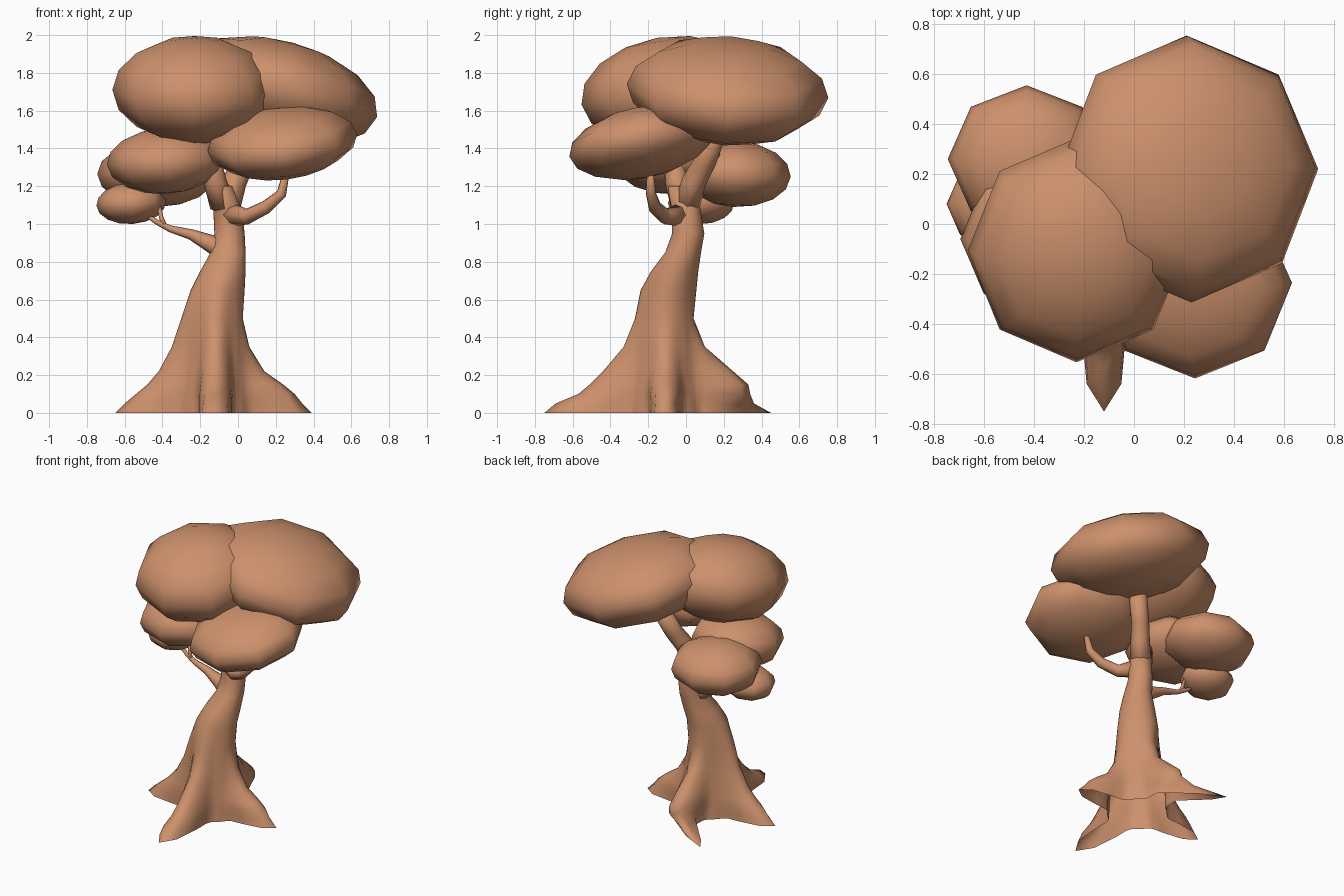
import bpy, bmesh, math
from mathutils import Vector, Euler

if "Cube" in bpy.data.objects:
    bpy.data.objects.remove(bpy.data.objects["Cube"])

clay = bpy.data.materials.new("clay brown")
clay.diffuse_color = (0.61, 0.283, 0.15, 1)
clay.use_nodes = True
clay.node_tree.nodes["Principled BSDF"].inputs["Base Color"].default_value = clay.diffuse_color


def finish(name, bm):
    bmesh.ops.recalc_face_normals(bm, faces=bm.faces)
    for f in bm.faces:
        f.smooth = True
    me = bpy.data.meshes.new(name)
    bm.to_mesh(me)
    bm.free()
    me.materials.append(clay)
    ob = bpy.data.objects.new(name, me)
    bpy.context.collection.objects.link(ob)
    return ob


def loft(name, rings, cap_start=False):
    bm = bmesh.new()
    loops = [[bm.verts.new(p) for p in ring] for ring in rings]
    n = len(loops[0])
    for a, b in zip(loops, loops[1:]):
        for i in range(n):
            j = (i + 1) % n
            bm.faces.new((a[i], a[j], b[j], b[i]))
    bm.faces.new(loops[-1])
    if cap_start:
        bm.faces.new(loops[0])
    return finish(name, bm)


def tube(name, pts, n=8):
    """Tapered limb through (x, y, z, radius) points."""
    rings = []
    for i, (x, y, z, r) in enumerate(pts):
        a = Vector(pts[max(i - 1, 0)][:3])
        b = Vector(pts[min(i + 1, len(pts) - 1)][:3])
        q = (b - a).to_track_quat('Z', 'Y')
        rings.append([Vector((x, y, z)) + q @ Vector((r * math.cos(t), r * math.sin(t), 0))
                      for t in (2 * math.pi * k / n for k in range(n))])
    return loft(name, rings, True)


# Trunk with four flared roots, open underneath
# z, centre x, centre y, valley radius, reach right/back/left/front, lobe sharpness
levels = [
    (0.00, -.12, -.11, .20, (.51, .56, .53, .64), 8),
    (0.05, -.12, -.11, .195, (.46, .47, .48, .58), 7),
    (0.10, -.12, -.11, .19, (.42, .45, .42, .46), 5),
    (0.15, -.12, -.11, .185, (.36, .44, .36, .40), 4.5),
    (0.22, -.12, -.11, .175, (.26, .36, .30, .33), 4),
    (0.35, -.12, -.11, .16, (.18, .21, .23, .22), 3),
    (0.50, -.12, -.11, .145, (.145, .15, .18, .16), 2),
    (0.65, -.11, -.09, .135, (.145, .145, .14, .15), 2),
    (0.75, -.08, -.06, .12, (.12, .125, .12, .125), 2),
    (0.85, -.05, -.02, .095, (.09, .1, .095, .09), 2),
    (0.95, -.045, .012, .082, (.08, .085, .08, .085), 2),
    (1.08, -.055, .0, .076, (.076,) * 4, 2),
    (1.20, -.10, -.03, .068, (.068,) * 4, 2),
]
N = 48
rings = []
for z, cx, cy, valley, reach, p in levels:
    ring = []
    for k in range(N):
        t = 2 * math.pi * k / N
        L = reach[int((t + math.pi / 4) // (math.pi / 2)) % 4]
        r = valley + (L - valley) * abs(math.cos(2 * t)) ** p * (math.cos(4 * t) + 1 > 0)
        # lobes fade to the valley at the diagonals
        dx, dy = r * math.cos(t), r * math.sin(t)
        # back root tip curls to the left near the ground
        dx -= 0.31 * max(0, (dy - .32) / .24) * max(0, 1 - z / .1)
        ring.append(Vector((cx + dx, cy + dy, z)))
    rings.append(ring)
loft("trunk", rings)

# Limbs
tube("left_stem", [(-.08, -.01, 1.1, .07), (-.12, -.05, 1.22, .062), (-.18, -.08, 1.5, .05)])
tube("right_stem", [(-.06, .0, 1.08, .07), (-.02, .04, 1.22, .065), (.03, .1, 1.33, .06), (.1, .16, 1.5, .06)])
tube("right_branch", [(-.04, -.02, 1.05, .065), (.05, -.11, 1.04, .042), (.15, -.165, 1.09, .036),
                      (.23, -.185, 1.16, .028), (.255, -.19, 1.27, .018)])
tube("left_branch", [(-.06, -.02, .84, .06), (-.14, -.01, .895, .048), (-.25, 0, .945, .028),
                     (-.36, .01, .975, .018), (-.43, .02, 1.01, .014), (-.49, .03, 1.05, .01)])
tube("left_twig", [(-.385, .01, .98, .014), (-.405, .02, 1.03, .012), (-.42, .03, 1.1, .01)], 6)


# Leaf clumps: low-sided tilted ellipsoids
def clump(name, centre, size, tilt):
    bm = bmesh.new()
    bmesh.ops.create_uvsphere(bm, u_segments=8, v_segments=8, radius=1)
    rot = Euler([math.radians(a) for a in tilt]).to_matrix()
    for v in bm.verts:
        v.co = rot @ Vector([c * s for c, s in zip(v.co, size)]) + Vector(centre)
    finish(name, bm)


clump("top_left_leaves", (-.23, -.105, 1.71), (.435, .455, .28), (10, 0, 0))
clump("top_right_leaves", (.22, .22, 1.705), (.535, .535, .265), (-4, 15, 0))
clump("front_right_leaves", (.235, -.235, 1.43), (.40, .39, .185), (11, -7, 0))
clump("left_leaves", (-.38, -.06, 1.335), (.315, .31, .175), (4, -4, 0))
clump("back_left_leaves", (-.43, .26, 1.265), (.315, .295, .175), (-3, 0, 0))
clump("small_left_leaves", (-.565, .08, 1.11), (.185, .175, .11), (0, -4, 0))
